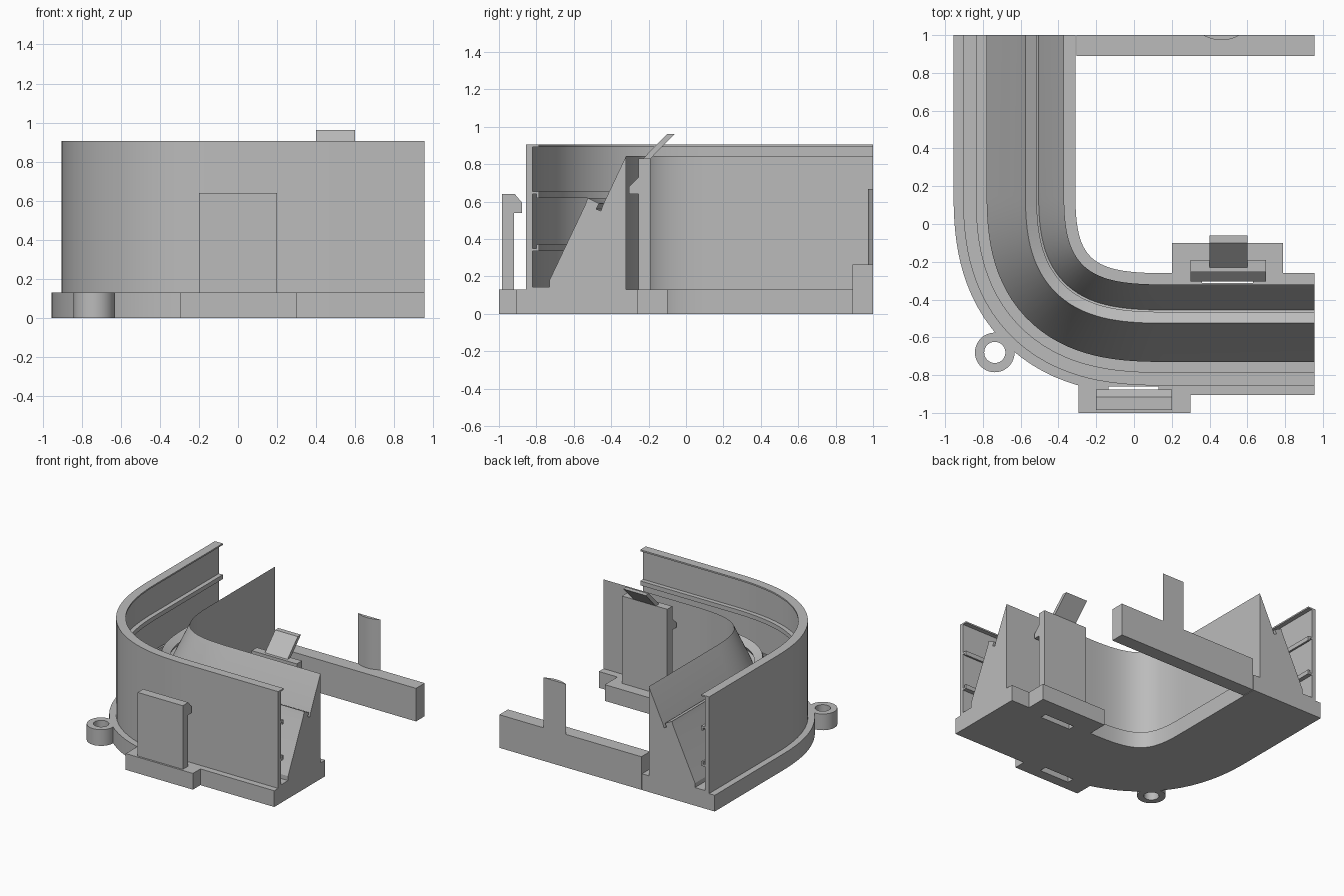
import bpy, bmesh, math
from mathutils import Vector

cube = bpy.data.objects.get("Cube")
if cube:
    bpy.data.objects.remove(cube, do_unlink=True)

grey = bpy.data.materials.new("plain grey")
grey.use_nodes = True
COLOUR = (0.5, 0.5, 0.5, 1)
grey.diffuse_color = COLOUR
grey.node_tree.nodes["Principled BSDF"].inputs["Base Color"].default_value = COLOUR


def finish(name, bm):
    bmesh.ops.recalc_face_normals(bm, faces=bm.faces)
    mesh = bpy.data.meshes.new(name)
    bm.to_mesh(mesh)
    bm.free()
    mesh.materials.append(grey)
    ob = bpy.data.objects.new(name, mesh)
    bpy.context.collection.objects.link(ob)
    return ob


def select(ob):
    bpy.ops.object.select_all(action='DESELECT')
    ob.select_set(True)
    bpy.context.view_layer.objects.active = ob


def smooth(ob):
    select(ob)
    bpy.ops.object.shade_smooth_by_angle(angle=math.radians(25))


def loft(name, rings, closed=False):
    """Join equal rings of points; cap the ends unless the loft is closed."""
    bm = bmesh.new()
    rows = [[bm.verts.new(p) for p in ring] for ring in rings]
    pairs = list(zip(rows, rows[1:] + rows[:1]))
    for a, b in pairs if closed else pairs[:-1]:
        for i in range(len(a)):
            j = (i + 1) % len(a)
            bm.faces.new((a[i], a[j], b[j], b[i]))
    if not closed:
        bm.faces.new(rows[0])
        bm.faces.new(rows[-1])
    return finish(name, bm)


def extrude_x(name, x0, x1, profile):
    return loft(name, [[(x, y, z) for y, z in profile] for x in (x0, x1)])


def box(name, x0, x1, y0, y1, z0, z1):
    return extrude_x(name, x0, x1, [(y0, z0), (y1, z0), (y1, z1), (y0, z1)])


def cut(target, cutter):
    select(target)
    mod = target.modifiers.new("slot", 'BOOLEAN')
    mod.operation = 'DIFFERENCE'
    mod.solver = 'EXACT'
    mod.object = cutter
    bpy.ops.object.modifier_apply(modifier=mod.name)


# Curved track body: base, outer wall with ribs, and sloped inner ridge
PROFILE = [
    (0, 0), (.645, 0), (.645, .13), (.595, .13), (.595, .905),
    (.525, .905), (.525, .893), (.56, .893),
    (.56, .655), (.525, .655), (.525, .62), (.54, .62), (.54, .64), (.56, .64),
    (.56, .35), (.54, .35), (.54, .37), (.525, .37), (.525, .335), (.56, .335),
    (.56, .145), (.47, .145), (.47, .18), (.28, .58), (.265, .62),
    (.205, .59), (.22, .56), (.195, .55), (.185, .58),
    (.06, .845), (.06, .13), (0, .13)]
INNER_X, INNER_Y, END_X, END_Y = -.31, -.26, .955, 1
corner = Vector((INNER_X, INNER_Y))
start, end = Vector((INNER_X, .15)), Vector((.15, INNER_Y))
h0, h1 = start.lerp(corner, .82), end.lerp(corner, .82)

path = [(Vector((INNER_X, END_Y)), Vector((0, -1)))]
STEPS = 32
for i in range(STEPS + 1):
    t = i / STEPS
    u = 1 - t
    point = start * u**3 + h0 * 3*u*u*t + h1 * 3*u*t*t + end * t**3
    tangent = (h0 - start) * u*u + (h1 - h0) * 2*u*t + (end - h1) * t*t
    path.append((point, tangent.normalized()))
path.append((Vector((END_X, INNER_Y)), Vector((1, 0))))

body = loft("track_body", [
    [(p.x + t.y * d, p.y - t.x * d, z) for d, z in PROFILE] for p, t in path])

# Base shelves that carry the two clips
front_shelf = box("front_shelf", -.295, .3, -1, -.82, 0, .13)
rear_shelf = box("rear_shelf", .2, .79, -.1, -.262, 0, .13)

# Mould slots under the clip hooks
for size, targets in (((-.135, .13, -.917, -.86), (body, front_shelf)),
                      ((.36, .63, -.313, -.262), (body,))):
    cutter = box("slot_cutter", *size, -.1, .135)
    for target in targets:
        cut(target, cutter)
    bpy.data.objects.remove(cutter, do_unlink=True)
smooth(body)

# Clips with hooks, and the release lever
extrude_x("front_clip", -.2, .2, [
    (-.985, .12), (-.92, .12), (-.92, .54), (-.877, .54),
    (-.877, .595), (-.915, .64), (-.985, .64)])
extrude_x("rear_clip", .3, .7, [
    (-.19, .12), (-.255, .12), (-.255, .64), (-.305, .64),
    (-.305, .68), (-.255, .73), (-.255, .83), (-.19, .83)])
extrude_x("release_lever", .4, .6, [
    (-.235, .825), (-.195, .825), (-.06, .963), (-.1, .963)])

# Back rail and its rounded upright tab
box("back_rail", -.305, END_X, .89, END_Y, 0, .265)
arc = []
for i in range(13):
    s = i / 6 - 1
    arc.append((.463 + .098 * s, END_Y - .027 * (1 - s * s)))
smooth(loft("back_tab", [[(x, y, z) for x, y in arc] for z in (.26, .668)]))

# Screw eyelet on the outer corner
rings = []
for i in range(40):
    a = math.tau * i / 40
    rings.append([(-.737 + r * math.cos(a), -.68 + r * math.sin(a), z)
                  for r, z in ((.105, 0), (.105, .13), (.056, .13), (.056, 0))])
smooth(loft("screw_eyelet", rings, closed=True))
bpy.ops.object.select_all(action='DESELECT')
